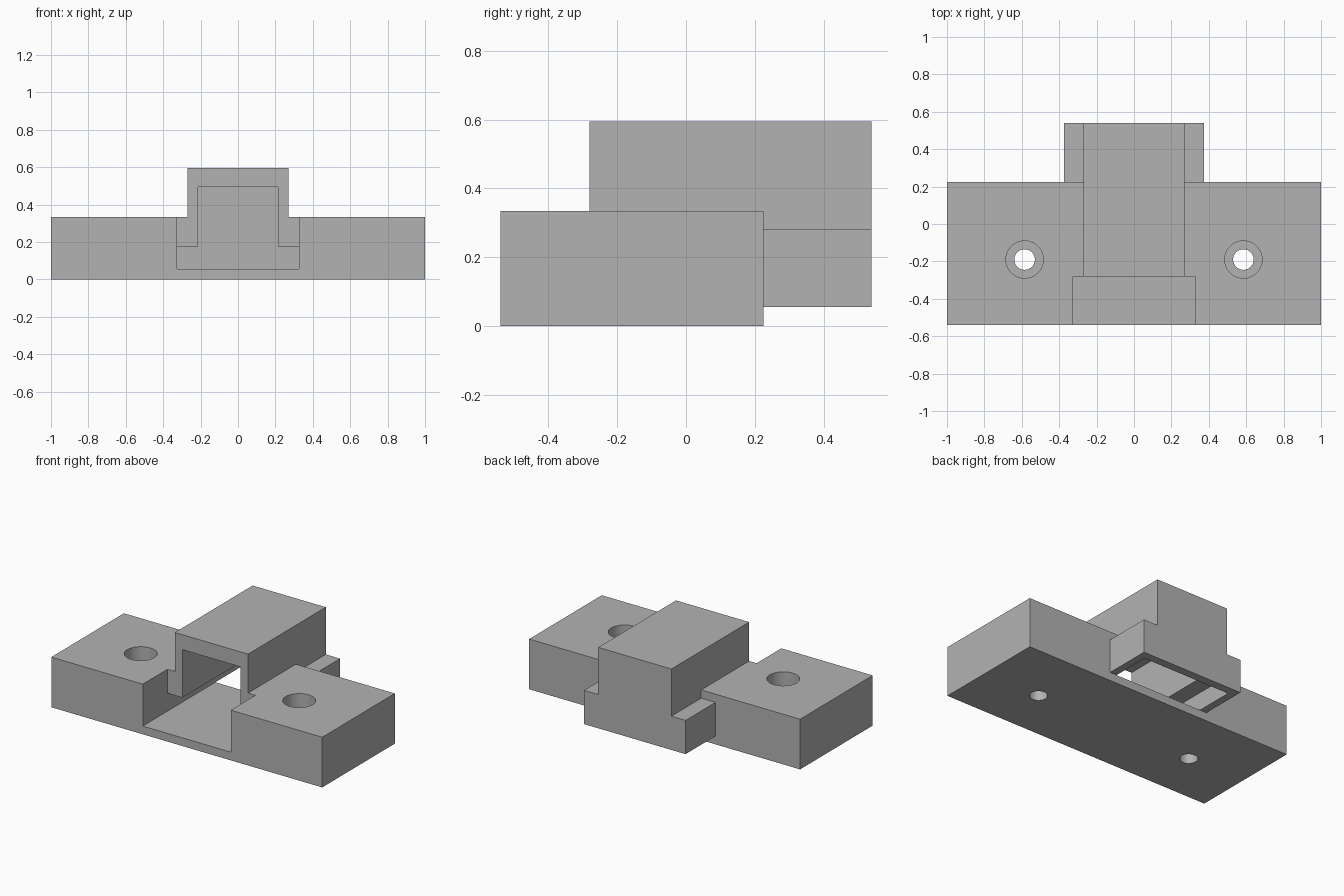
import bpy
from mathutils import Vector

if "Cube" in bpy.data.objects:
    bpy.data.objects.remove(bpy.data.objects["Cube"], do_unlink=True)

grey = bpy.data.materials.new("plain grey")
grey.use_nodes = True
grey.diffuse_color = (0.45, 0.45, 0.45, 1)
grey.node_tree.nodes["Principled BSDF"].inputs["Base Color"].default_value = grey.diffuse_color


def block(name, half_width, y0, y1, z0, z1):
    """Box centred on x = 0."""
    low, high = Vector((-half_width, y0, z0)), Vector((half_width, y1, z1))
    bpy.ops.mesh.primitive_cube_add(size=1, location=(low + high) / 2)
    ob = bpy.context.object
    ob.name = name
    ob.scale = high - low
    bpy.ops.object.transform_apply(location=True, rotation=False, scale=True)
    ob.data.materials.append(grey)
    return ob


def drill(name, x, radius, z0, z1):
    bpy.ops.mesh.primitive_cylinder_add(
        vertices=48, radius=radius, depth=z1 - z0, location=(x, -0.19, (z0 + z1) / 2))
    ob = bpy.context.object
    ob.name = name
    ob.data.materials.append(grey)
    return ob


def combine(body, tool, operation):
    tool.hide_render = True
    mod = body.modifiers.new(tool.name, "BOOLEAN")
    mod.operation, mod.solver, mod.object = operation, "EXACT", tool
    bpy.context.view_layer.objects.active = body
    bpy.ops.object.modifier_apply(modifier=mod.name)
    bpy.data.objects.remove(tool, do_unlink=True)


# Mounting base, rear flange and raised cover joined as one solid
body = block("mounting_bracket", 1, -0.54, 0.225, 0, 0.335)
combine(body, block("rear_flange", 0.375, 0.1, 0.54, 0.055, 0.28), "UNION")
combine(body, block("cover", 0.27, -0.35, 0.54, 0.12, 0.595), "UNION")

# Open front notch, wide lower slot, tall inner cavity and rear floor opening
combine(body, block("front_notch", 0.325, -0.7, -0.28, 0.055, 1), "DIFFERENCE")
combine(body, block("lower_slot", 0.325, -0.4, 0.485, 0.055, 0.175), "DIFFERENCE")
combine(body, block("inner_cavity", 0.215, -0.4, 0.485, 0.12, 0.495), "DIFFERENCE")
combine(body, block("floor_opening", 0.325, 0.225, 0.485, -0.1, 0.12), "DIFFERENCE")

# Counterbored screw holes
for x in (-0.585, 0.585):
    combine(body, drill("screw_hole", x, 0.055, -0.1, 0.5), "DIFFERENCE")
    combine(body, drill("counterbore", x, 0.1, 0.165, 0.5), "DIFFERENCE")

# Smooth hole walls, crisp edges elsewhere
bpy.ops.object.select_all(action="DESELECT")
body.select_set(True)
bpy.context.view_layer.objects.active = body
bpy.ops.object.shade_smooth_by_angle()
